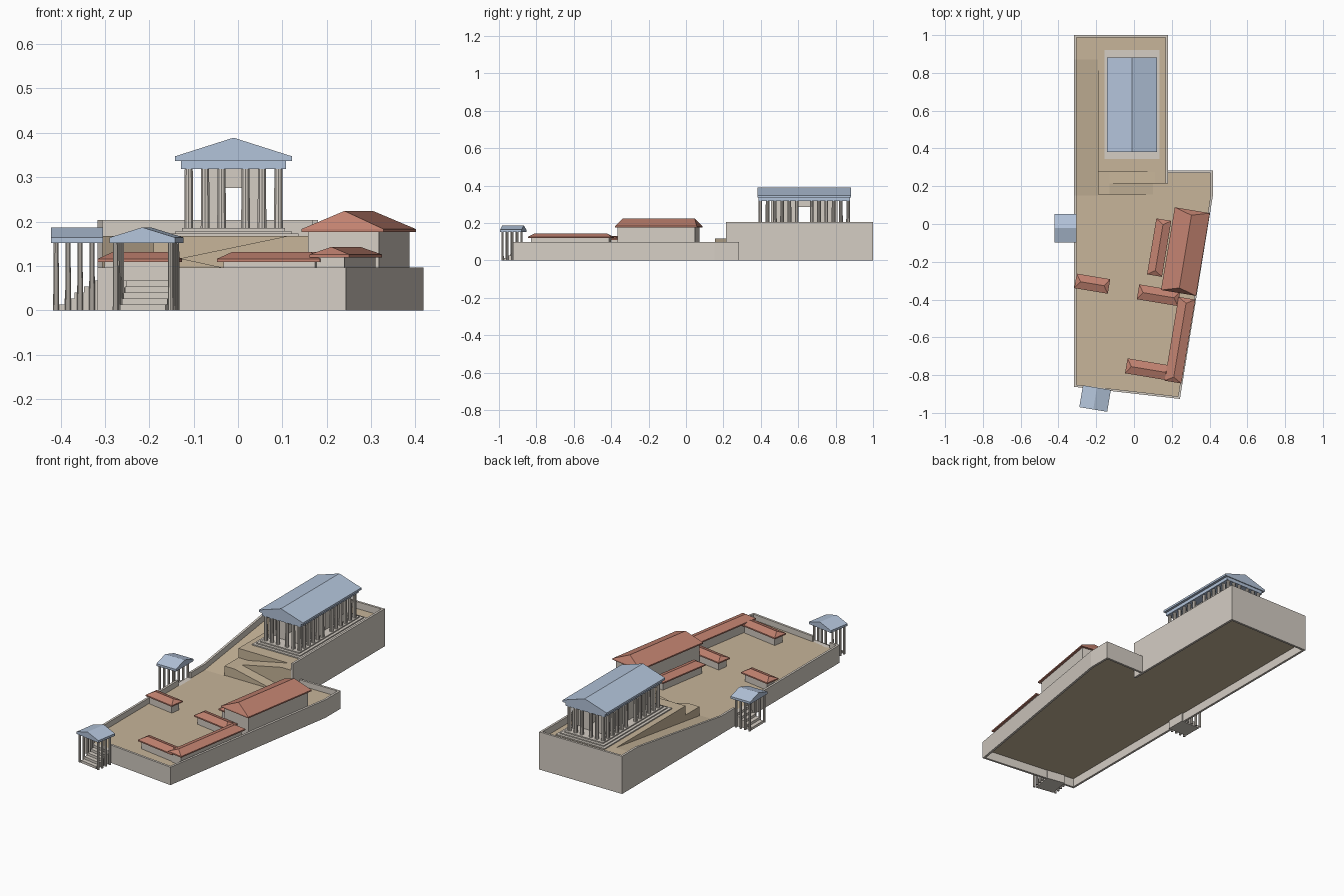
import bpy, bmesh, math
from mathutils import Vector, Matrix

if "Cube" in bpy.data.objects:
    bpy.data.objects.remove(bpy.data.objects["Cube"])

def material(name, col):
    m = bpy.data.materials.new(name)
    m.diffuse_color = (*col, 1)
    m.use_nodes = True
    m.node_tree.nodes["Principled BSDF"].inputs["Base Color"].default_value = m.diffuse_color
    return m

STONE = material("stone", (0.66, 0.61, 0.55))
EARTH = material("earth", (0.57, 0.46, 0.32))
TILE = material("red_tile", (0.53, 0.22, 0.16))
BLUE = material("blue_roof", (0.45, 0.55, 0.70))
TILT = math.radians(-9.46)
FLOOR, HIGH = 0.067, 0.167

def place(x, y, ang=0):
    return Matrix.Translation((x, y, 0)) @ Matrix.Rotation(ang, 4, 'Z')

def finish(name, bm, mat, world=Matrix()):
    bmesh.ops.recalc_face_normals(bm, faces=bm.faces[:])
    me = bpy.data.meshes.new(name)
    bm.to_mesh(me)
    bm.free()
    me.materials.append(mat)
    ob = bpy.data.objects.new(name, me)
    ob.matrix_world = world
    bpy.context.collection.objects.link(ob)
    return ob

def add_box(bm, lo, hi):
    c = [(a + b) / 2 for a, b in zip(lo, hi)]
    s = [b - a for a, b in zip(lo, hi)]
    bmesh.ops.create_cube(bm, size=1, matrix=Matrix.Translation(c) @ Matrix.Diagonal((*s, 1)))

def boxes(name, spans, mat, world=Matrix()):
    bm = bmesh.new()
    for lo, hi in spans:
        add_box(bm, lo, hi)
    return finish(name, bm, mat, world)

def slab(name, w, l, z0, z1, mat, world):
    return boxes(name, [((-w/2, -l/2, z0), (w/2, l/2, z1))], mat, world)

def prism(name, pts, vec, mat, world=Matrix()):
    bm = bmesh.new()
    f = bm.faces.new([bm.verts.new(p) for p in pts])
    ext = bmesh.ops.extrude_face_region(bm, geom=[f], use_keep_orig=True)
    top = [g for g in ext["geom"] if isinstance(g, bmesh.types.BMVert)]
    bmesh.ops.translate(bm, verts=top, vec=vec)
    return finish(name, bm, mat, world)

def columns(name, spots, r, z0, z1, world):
    bm = bmesh.new()
    for x, y in spots:
        bmesh.ops.create_cone(bm, cap_ends=True, segments=10, radius1=r, radius2=r * 0.9, depth=z1 - z0,
                              matrix=Matrix.Translation((x, y, (z0 + z1) / 2)))
    return finish(name, bm, STONE, world)

def gable(name, w, l, z0, z1, world):
    prism(name, [(-w/2, -l/2, z0), (w/2, -l/2, z0), (0, -l/2, z1)], (0, l, 0), BLUE, world)

def hall(name, x, y, w, l, eave, apex, ang, inset=0.027):
    world = place(x, y, ang)
    slab(name + "_walls", w - 0.026, l - 0.026, 0.06, eave, STONE, world)
    slab(name + "_eaves", w, l, eave, eave + 0.007, TILE, world)
    bm = bmesh.new()
    z = eave + 0.007
    a, b, c, d = [bm.verts.new((sx * w/2, sy * l/2, z)) for sx, sy in ((-1, -1), (1, -1), (1, 1), (-1, 1))]
    e, f = [bm.verts.new((0, s * (l/2 - inset), apex)) for s in (-1, 1)]
    for vs in ((a, b, e), (b, c, f, e), (c, d, f), (d, a, e, f), (d, c, b, a)):
        bm.faces.new(vs)
    finish(name + "_roof", bm, TILE, world)

def gatehouse(name, x, y, ang):
    world = place(x, y, ang)
    boxes(name + "_steps", [((-0.052, -0.05 + 0.022 * i, 0), (0.052, 0.065, FLOOR * (i + 1) / 5))
                            for i in range(5)], STONE, world)
    columns(name + "_columns", [(s * 0.063, -0.047 + 0.027 * i) for s in (-1, 1) for i in range(4)],
            0.0065, 0, 0.153, world)
    slab(name + "_entablature", 0.15, 0.117, 0.152, 0.164, BLUE, world)
    gable(name + "_roof", 0.15, 0.117, 0.164, 0.187, world)

# enclosure walls, each with its own top heights
def front_y(x):
    return -0.862 - 0.1143 * (x + 0.317)

L, T = -0.317, 0.012
runs = [
    ((L, front_y(L)), (-0.262, front_y(-0.262)), 0.097, 0.097),
    ((-0.262, front_y(-0.262)), (-0.152, front_y(-0.152)), FLOOR, FLOOR),
    ((-0.152, front_y(-0.152)), (0.243, -0.926), 0.097, 0.097),
    ((0.243, -0.926), (0.418, 0.153), 0.097, 0.097),
    ((0.418, 0.153), (0.418, 0.283), 0.097, 0.097),
    ((0.418, 0.283), (0.17, 0.283), 0.097, 0.097),
    ((0.18, 0.215), (0.18, 1), 0.204, 0.204),
    ((0.18, 1), (L, 1), 0.204, 0.204),
    ((L, 1), (L, 0.87), 0.204, 0.204),
    ((L, 0.87), (L, 0.15), 0.204, 0.097),
    ((L, 0.15), (L, 0.032), 0.097, 0.097),
    ((L, 0.032), (L, -0.076), FLOOR, FLOOR),
    ((L, -0.076), (L, front_y(L)), 0.097, 0.097),
]
for i, (p, q, zp, zq) in enumerate(runs):
    d = (Vector(q) - Vector(p)).normalized()
    prism(f"enclosure_wall_{i}", [(*p, 0), (*q, 0), (*q, zq), (*p, zp)], (-d.y * T, d.x * T, 0), STONE)

# lower ground, raised terrace, long ramp and zigzag ramp
ground = [(-0.312, -0.857), (0.239, -0.92), (0.413, 0.153), (0.413, 0.278),
          (0.175, 0.278), (0.175, 0.995), (-0.312, 0.995)]
prism("ground", [(x, y, 0.047) for x, y in ground], (0, 0, FLOOR - 0.047), EARTH)
boxes("upper_terrace", [((-0.19, 0.275, 0.05), (0.174, 0.994, HIGH))], EARTH)
prism("long_ramp", [(-0.311, y, z) for y, z in ((0.15, 0.05), (0.15, FLOOR), (0.87, HIGH), (0.994, HIGH), (0.994, 0.05))],
      (0.121, 0, 0), EARTH)
boxes("ramp_landing", [((-0.19, 0.155, 0.05), (-0.13, 0.275, 0.117))], EARTH)
prism("lower_ramp", [(x, 0.155, z) for x, z in ((0.1, 0.05), (0.1, FLOOR), (-0.13, 0.117), (-0.13, 0.05))],
      (0, 0.06, 0), EARTH)
prism("upper_ramp", [(x, 0.215, z) for x, z in ((-0.13, 0.05), (-0.13, 0.117), (0.11, HIGH), (0.174, HIGH), (0.174, 0.05))],
      (0, 0.06, 0), EARTH)

# temple
T0 = place(-0.01, 0.632)
for i in range(3):
    slab(f"temple_step_{i}", 0.292 - 0.03 * i, 0.576 - 0.03 * i, HIGH + 0.006 * i, HIGH + 0.006 * (i + 1), STONE, T0)
ends, sides = (0.027, 0.064, 0.101), (0.04, 0.079, 0.118, 0.157, 0.196)
spots = [(sx * x, sy * 0.235) for sx in (-1, 1) for sy in (-1, 1) for x in ends]
spots += [(sx * 0.101, sy * y) for sx in (-1, 1) for sy in (-1, 1) for y in sides]
columns("temple_columns", spots, 0.0105, 0.185, 0.319, T0)
# one quarter of the inner chamber, mirrored, with a doorway in each side
cella = boxes("temple_chamber", [
    ((0.02, 0.165, 0.185), (0.068, 0.177, 0.319)), ((0.056, 0.03, 0.185), (0.068, 0.165, 0.319)),
    ((0, 0.165, 0.276), (0.02, 0.177, 0.319)), ((0.056, 0, 0.285), (0.068, 0.03, 0.319))], STONE, T0)
cella.modifiers.new("mirror", 'MIRROR').use_axis = (True, True, False)
slab("temple_entablature", 0.236, 0.49, 0.318, 0.336, BLUE, T0)
slab("temple_cornice", 0.264, 0.5, 0.336, 0.347, BLUE, T0)
gable("temple_roof", 0.264, 0.5, 0.347, 0.389, T0)

# gatehouses
gatehouse("front_gate", -0.206, -0.924, TILT)
gatehouse("side_gate", -0.363, -0.022, -math.pi / 2)

# tiled halls
TURN = TILT + math.pi / 2
hall("great_hall", 0.272, -0.146, 0.188, 0.444, 0.176, 0.224, TILT)
hall("annex_hall", 0.133, -0.125, 0.08, 0.3, 0.109, 0.131, TILT)
hall("long_hall", 0.243, -0.615, 0.09, 0.45, 0.119, 0.143, TILT)
hall("north_wing", 0.13, -0.377, 0.08, 0.22, 0.109, 0.131, TURN)
hall("south_wing", 0.075, -0.77, 0.08, 0.235, 0.109, 0.131, TURN)
hall("small_hall", -0.221, -0.316, 0.078, 0.18, 0.109, 0.131, TURN)
